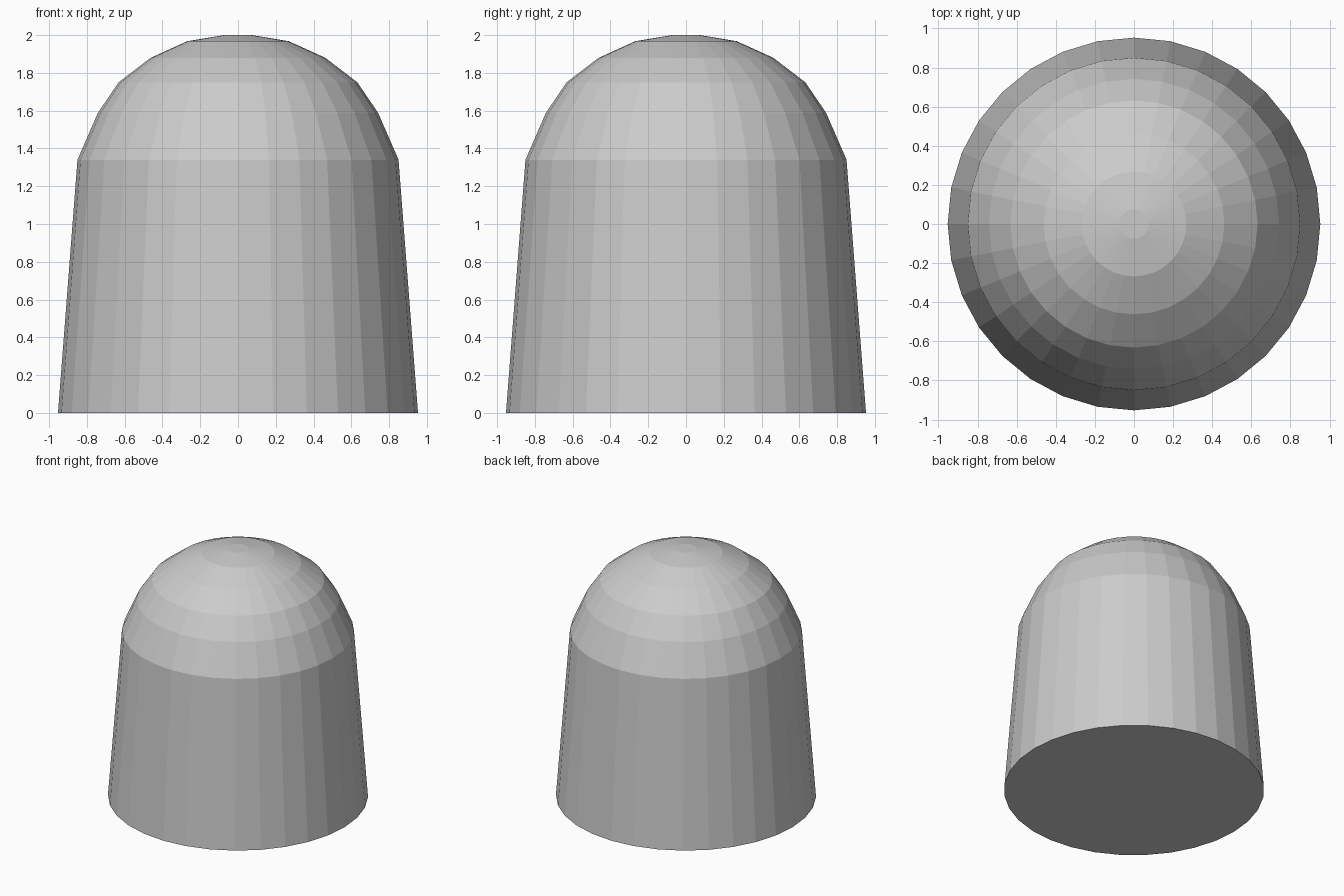
import bpy, bmesh, math

if "Cube" in bpy.data.objects:
    bpy.data.objects.remove(bpy.data.objects["Cube"])

SIDES = 32
# Outer profile from base to crown: (radius, height)
PROFILE = [(0.953, 0.0), (0.85, 1.34), (0.742, 1.588), (0.632, 1.75),
           (0.462, 1.88), (0.268, 1.968), (0.075, 2.0)]

# Tapered body with a faceted dome, lathed ring by ring
bm = bmesh.new()
rings = []
for r, z in PROFILE:
    rings.append([bm.verts.new((r * math.cos(2 * math.pi * i / SIDES),
                                r * math.sin(2 * math.pi * i / SIDES), z))
                  for i in range(SIDES)])
for low, high in zip(rings, rings[1:]):
    for i in range(SIDES):
        j = (i + 1) % SIDES
        bm.faces.new((low[i], low[j], high[j], high[i]))

# Flat base and crown
bm.faces.new(rings[0][::-1])
bm.faces.new(rings[-1])

mesh = bpy.data.meshes.new("domed_body")
bm.to_mesh(mesh)
bm.free()
bpy.context.collection.objects.link(bpy.data.objects.new("domed_body", mesh))
